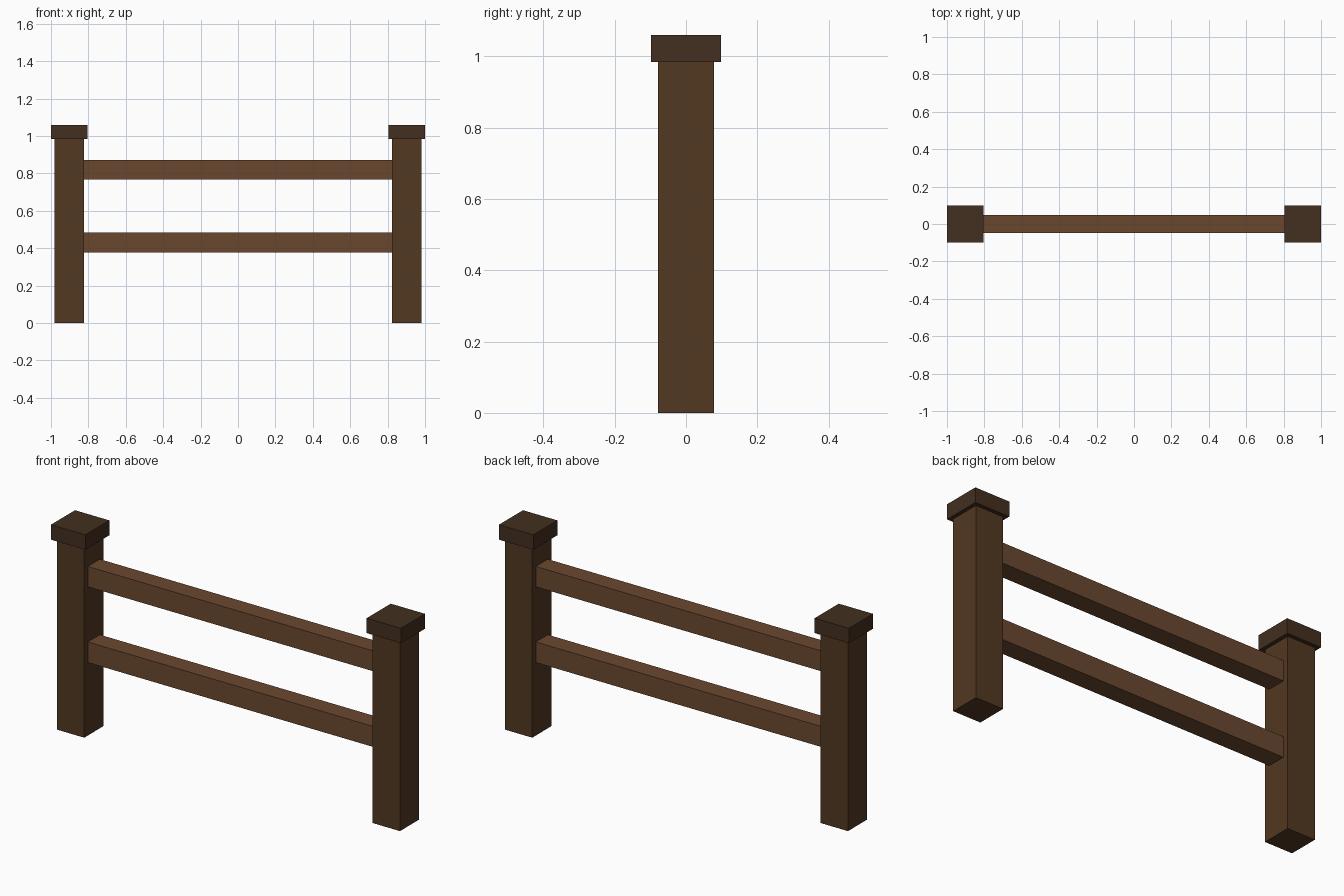
import bpy

if "Cube" in bpy.data.objects:
    bpy.data.objects.remove(bpy.data.objects["Cube"])


def material(name, rgb):
    m = bpy.data.materials.new(name)
    m.diffuse_color = (*rgb, 1)
    m.use_nodes = True
    m.node_tree.nodes["Principled BSDF"].inputs["Base Color"].default_value = m.diffuse_color
    return m


post_wood = material("post_wood", (0.085, 0.040, 0.016))
cap_wood = material("cap_wood", (0.056, 0.028, 0.014))
rail_wood = material("rail_wood", (0.145, 0.064, 0.028))


def box(name, x, z0, z1, width, depth, mat):
    """Box centred on y = 0, spanning z0 to z1."""
    bpy.ops.mesh.primitive_cube_add(size=1, location=(x, 0, (z0 + z1) / 2))
    ob = bpy.context.object
    ob.name = name
    ob.scale = (width, depth, z1 - z0)
    bpy.ops.object.transform_apply(location=False, rotation=False, scale=True)
    ob.data.materials.append(mat)
    return ob


# Square posts with overhanging caps
for side, s in (("left", -1), ("right", 1)):
    box(f"{side}_post", s * 0.902, 0, 0.983, 0.157, 0.157, post_wood)
    box(f"{side}_post_cap", s * 0.902, 0.983, 1.06, 0.196, 0.196, cap_wood)

# Horizontal rails running through both posts
for name, z0, z1 in (("lower_rail", 0.377, 0.483), ("upper_rail", 0.768, 0.873)):
    box(name, 0, z0, z1, 1.96, 0.098, rail_wood)
